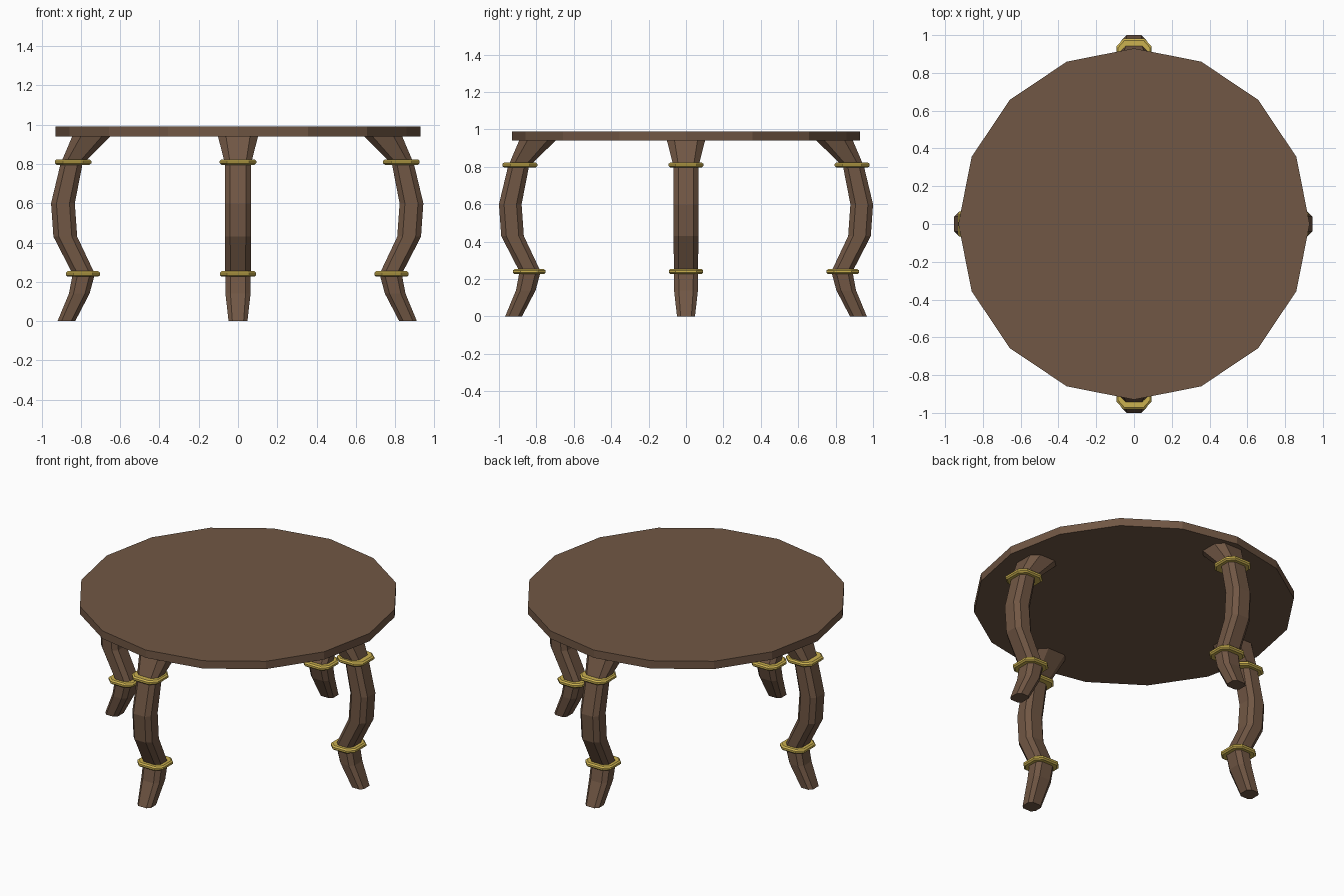
import bpy, bmesh, math
from mathutils import Matrix, Vector

if "Cube" in bpy.data.objects:
    bpy.data.objects.remove(bpy.data.objects["Cube"])


def material(name, rgb):
    m = bpy.data.materials.new(name)
    m.diffuse_color = (*rgb, 1)
    m.use_nodes = True
    m.node_tree.nodes["Principled BSDF"].inputs["Base Color"].default_value = m.diffuse_color
    return m


wood = material("brown wood", (0.165, 0.095, 0.058))
gold = material("gold", (0.60, 0.44, 0.08))


def octagon(cx, hx, hy, z):
    """Chamfered rectangle, chamfer in proportion to its size."""
    fx, fy = hx * 0.55, hy * 0.6
    pts = [(hx, -fy), (hx, fy), (fx, hy), (-fx, hy),
           (-hx, fy), (-hx, -fy), (-fx, -hy), (fx, -hy)]
    return [Vector((cx + x, y, z)) for x, y in pts]


def loft(name, loops, mat, matrix, closed=False):
    """Skin a list of loops; cap the ends, or join last to first."""
    bm = bmesh.new()
    rows = [[bm.verts.new(p) for p in loop] for loop in loops]
    n = len(rows[0])
    pairs = list(zip(rows, rows[1:]))
    if closed:
        pairs.append((rows[-1], rows[0]))
    for a, b in pairs:
        for i in range(n):
            j = (i + 1) % n
            bm.faces.new((a[i], a[j], b[j], b[i]))
    if not closed:
        bm.faces.new(rows[0][::-1])
        bm.faces.new(rows[-1])
    bmesh.ops.recalc_face_normals(bm, faces=bm.faces)
    bm.transform(matrix)
    me = bpy.data.meshes.new(name)
    bm.to_mesh(me)
    bm.free()
    me.materials.append(mat)
    ob = bpy.data.objects.new(name, me)
    bpy.context.collection.objects.link(ob)
    return ob


# table top: sixteen-sided slab
def rim(z):
    return [Vector((0.93 * math.cos(k * math.pi / 8), 0.93 * math.sin(k * math.pi / 8), z))
            for k in range(16)]


loft("table_top", [rim(0.94), rim(0.99)], wood, Matrix())

# curved leg sections: height, outer radius, inner radius, half width
SECTIONS = [
    (0.00, 0.915, 0.825, 0.048),
    (0.14, 0.857, 0.752, 0.064),
    (0.24, 0.838, 0.725, 0.065),
    (0.43, 0.936, 0.815, 0.066),
    (0.60, 0.948, 0.827, 0.066),
    (0.80, 0.900, 0.788, 0.066),
    (0.941, 0.840, 0.645, 0.102),
]
# rings: name, height, centre radius, half depth, half width
RINGS = [("upper_ring", 0.81, 0.836, 0.093, 0.093),
         ("lower_ring", 0.24, 0.786, 0.087, 0.092)]

# legs: name, angle, outward shift, sideways x shift
LEGS = [("right", 0, 0.0, -0.004), ("back", 90, 0.052, 0.0),
        ("left", 180, 0.0, -0.004), ("front", 270, 0.052, 0.0)]

for side, angle, out, dx in LEGS:
    mat4 = (Matrix.Translation((dx, 0, 0)) @ Matrix.Rotation(math.radians(angle), 4, 'Z')
            @ Matrix.Translation((out, 0, 0)))
    loops = [octagon((o + i) / 2, (o - i) / 2, w, z) for z, o, i, w in SECTIONS]
    loft(side + "_leg", loops, wood, mat4)

    # gold bands with bevelled outer edge
    for name, z, c, hx, hy in RINGS:
        profile = [(-0.04, -0.014), (-0.009, -0.014), (0, -0.006),
                   (0, 0.006), (-0.009, 0.014), (-0.04, 0.014)]
        loops = [octagon(c, hx + d, hy + d, z + h) for d, h in profile]
        loft(side + "_" + name, loops, gold, mat4, closed=True)
